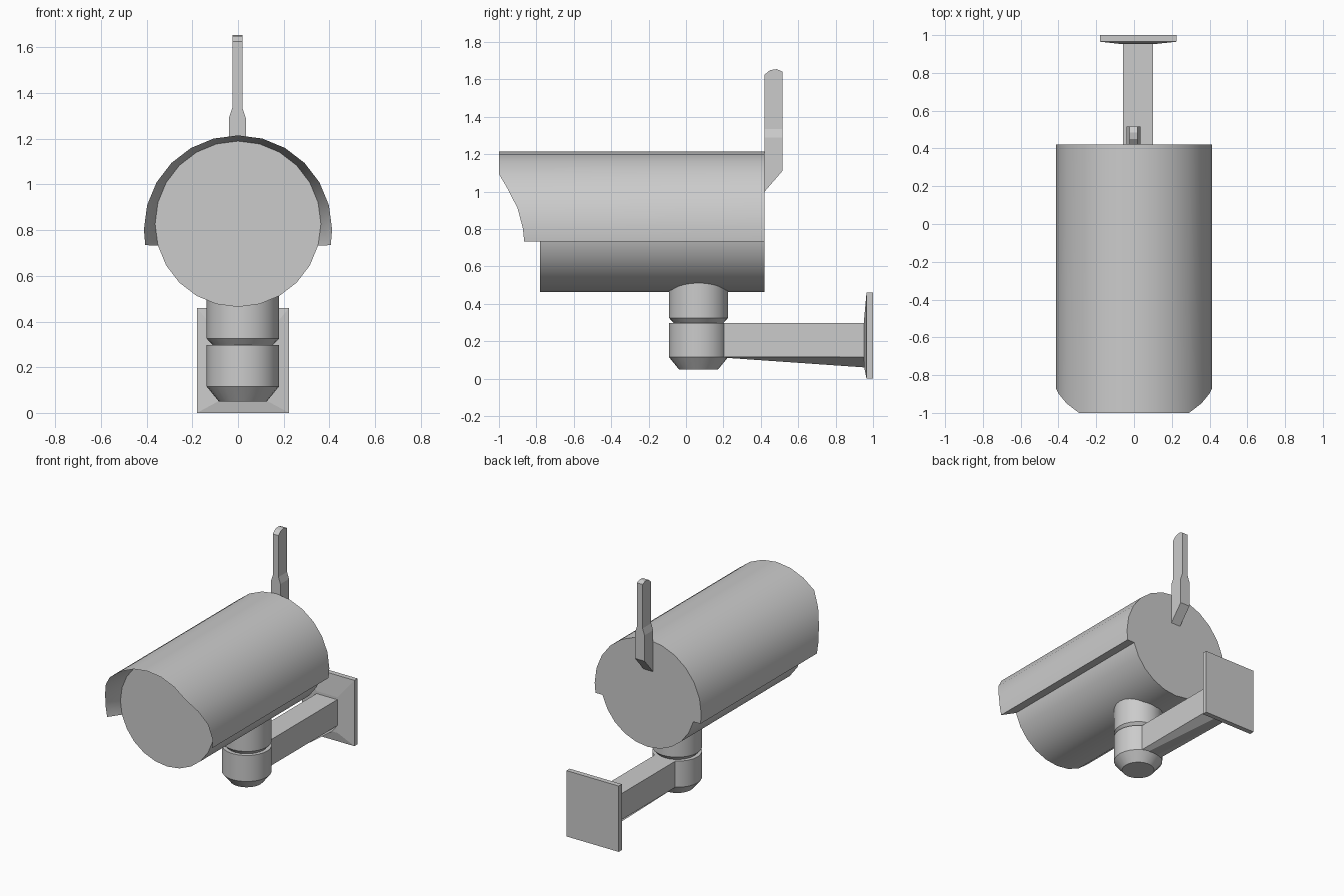
import bpy, bmesh
from math import sin, cos, radians, tau

if "Cube" in bpy.data.objects:
    bpy.data.objects.remove(bpy.data.objects["Cube"])

SEG = 24
BODY_Z, BODY_R = 0.827, 0.363
HOOD_Z, HOOD_R = 0.803, 0.412
BACK = 0.42


def loft(name, sections, smooth=False):
    """Skin a list of equal-length closed rings and cap both ends."""
    bm = bmesh.new()
    rings = [[bm.verts.new(p) for p in s] for s in sections]
    n = len(rings[0])
    for a, b in zip(rings, rings[1:]):
        for i in range(n):
            j = (i + 1) % n
            bm.faces.new((a[i], a[j], b[j], b[i]))
    bm.faces.new(rings[0])
    bm.faces.new(rings[-1])
    bmesh.ops.recalc_face_normals(bm, faces=bm.faces)
    mesh = bpy.data.meshes.new(name)
    bm.to_mesh(mesh)
    bm.free()
    ob = bpy.data.objects.new(name, mesh)
    bpy.context.collection.objects.link(ob)
    if smooth:
        bpy.ops.object.select_all(action='DESELECT')
        ob.select_set(True)
        bpy.context.view_layer.objects.active = ob
        bpy.ops.object.shade_smooth_by_angle(angle=radians(28))
    return ob


def turned(name, profile, x=0.021, y=0.067):
    """Upright turned part from (radius, z) pairs."""
    angles = [tau * i / SEG for i in range(SEG)]
    return loft(name, [[(x + r * cos(a), y + r * sin(a), z) for a in angles]
                       for r, z in profile], True)


def rect(x, y, z, hx, hz):
    return [(x - hx, y, z - hz), (x + hx, y, z - hz),
            (x + hx, y, z + hz), (x - hx, y, z + hz)]


# Camera barrel
loft("camera_body", [[(BODY_R * sin(tau * i / SEG), y, BODY_Z + BODY_R * cos(tau * i / SEG))
                      for i in range(SEG)] for y in (-0.78, BACK)], True)

# Sun hood: wraps the barrel, front lip swept back down the sides
lip = {4: -0.95, 5: -0.90, 6: -0.872, 7: -0.865}
hood = []
for i in range(-7, 8):
    a = radians(15 * i)
    b = a if abs(i) < 7 else radians(99.6) * (1 if i > 0 else -1)
    ix, iz = BODY_R * sin(a), BODY_Z + BODY_R * cos(a)
    ox, oz = HOOD_R * sin(b), HOOD_Z + HOOD_R * cos(b)
    front = lip.get(abs(i), -1.0)
    hood.append([(ix, -0.78, iz), (ox, front, oz), (ox, BACK, oz), (ix, BACK, iz)])
loft("sun_hood", hood, True)

# Two-part swivel joint
turned("swivel_top", [(0.13, 0.295), (0.158, 0.325), (0.158, 0.56)])
turned("swivel_base", [(0.105, 0.05), (0.158, 0.115), (0.158, 0.297)])

# Wall arm: its chamfered keel deepens towards the wall
def arm_ring(y, keel):
    return [(0.021 + dx, y, z) for dx, z in
            ((-0.08, 0.297), (-0.08, 0.115), (-0.035, keel),
             (0.035, keel), (0.08, 0.115), (0.08, 0.297))]

loft("wall_arm", [arm_ring(0.18, 0.114), arm_ring(0.96, 0.06)])

# Wall plate with slightly raised front
loft("wall_plate", [rect(0.022, 0.952, 0.19, 0.082, 0.125),
                    rect(0.022, 0.965, 0.23, 0.202, 0.23),
                    rect(0.022, 1.0, 0.23, 0.202, 0.23)])

# Antenna: half width, then inner and outer edge (y, z) of each section
antenna = [(0.037, (BACK, 1.0), (0.515, 1.11)),
           (0.037, (BACK, 1.29), (0.515, 1.29)),
           (0.022, (BACK, 1.335), (0.515, 1.335)),
           (0.022, (BACK, 1.625), (0.515, 1.642)),
           (0.022, (0.45, 1.65), (0.485, 1.655))]
loft("antenna", [[(-0.003 - w, *p), (-0.003 + w, *p), (-0.003 + w, *q), (-0.003 - w, *q)]
                 for w, p, q in antenna])
